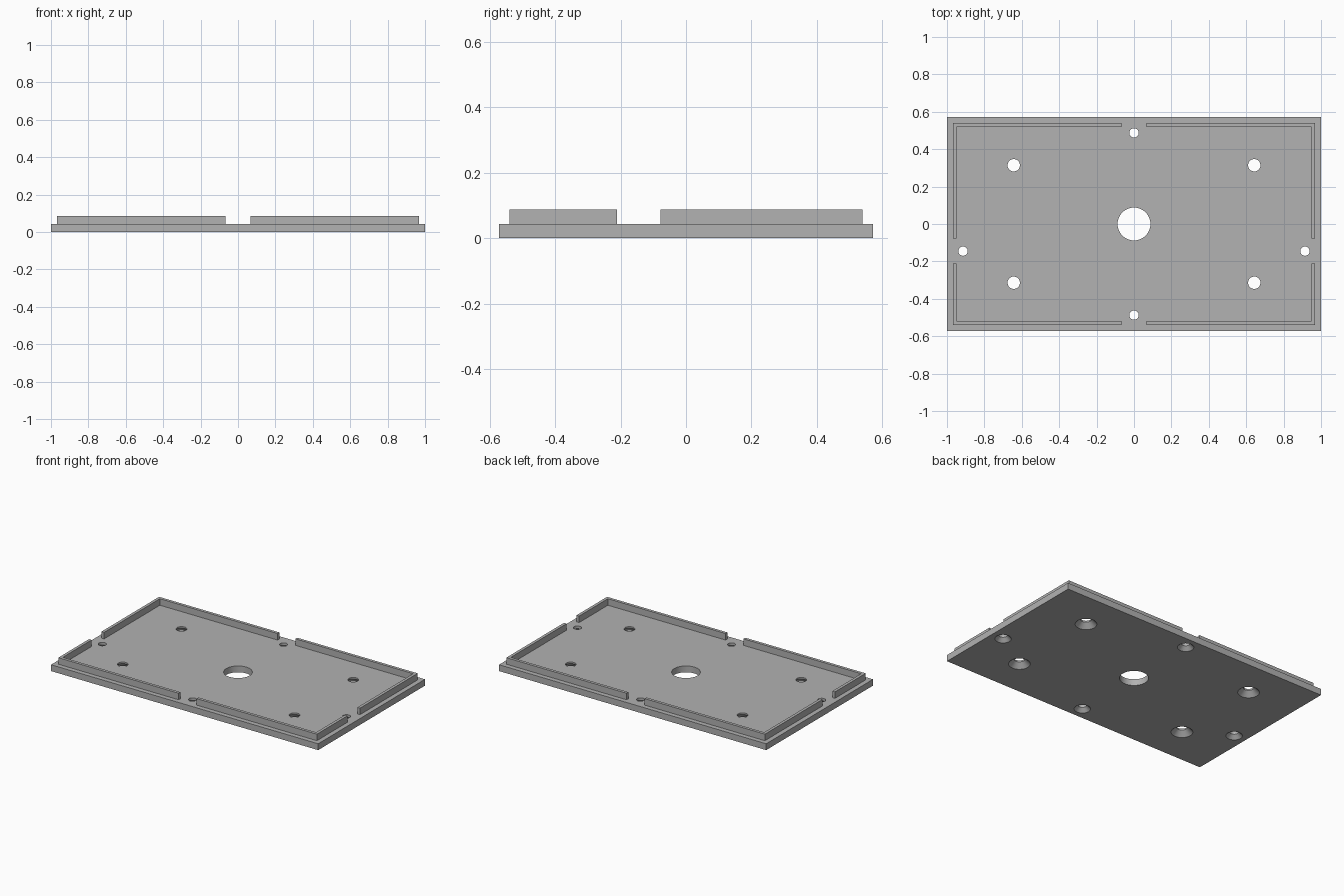
import bpy, bmesh, math

cube = bpy.data.objects.get("Cube")
if cube:
    bpy.data.objects.remove(cube, do_unlink=True)

HX, HY = 1.0, 0.571          # plate half size
PLATE_Z, WALL_Z = 0.043, 0.087
WALL_X, WALL_Y, WALL_T = 0.968, 0.539, 0.02
SEGMENTS = 48

grey = bpy.data.materials.new("plain grey")
grey.use_nodes = True
colour = (0.445, 0.445, 0.445, 1)
grey.diffuse_color = colour
grey.node_tree.nodes["Principled BSDF"].inputs["Base Color"].default_value = colour


def make_object(name, bm):
    bmesh.ops.recalc_face_normals(bm, faces=bm.faces)
    mesh = bpy.data.meshes.new(name)
    bm.to_mesh(mesh)
    bm.free()
    mesh.materials.append(grey)
    obj = bpy.data.objects.new(name, mesh)
    bpy.context.collection.objects.link(obj)
    return obj


def prism(name, outline, z0, z1):
    """Extrude a flat outline between two heights."""
    bm = bmesh.new()
    face = bm.faces.new([bm.verts.new((x, y, z0)) for x, y in outline])
    top = bmesh.ops.extrude_face_region(bm, geom=[face])["geom"]
    verts = [v for v in top if isinstance(v, bmesh.types.BMVert)]
    bmesh.ops.translate(bm, verts=verts, vec=(0, 0, z1 - z0))
    return make_object(name, bm)


def add_lathe(bm, x, y, profile):
    """Closed turned solid from (radius, height) pairs."""
    rings = []
    for r, z in profile:
        angles = [math.tau * i / SEGMENTS for i in range(SEGMENTS)]
        rings.append([bm.verts.new((x + r * math.cos(a), y + r * math.sin(a), z))
                      for a in angles])
    for low, high in zip(rings, rings[1:]):
        for i in range(SEGMENTS):
            j = (i + 1) % SEGMENTS
            bm.faces.new((low[i], low[j], high[j], high[i]))
    bm.faces.new(rings[0][::-1])
    bm.faces.new(rings[-1])


def countersink(r):
    """Straight bore that flares to twice its radius at the underside."""
    return [(2 * r + 0.01, -0.01), (r, r), (r, PLATE_Z + 0.02)]


# Base plate
plate = prism("base_plate", [(-HX, -HY), (HX, -HY), (HX, HY), (-HX, HY)], 0, PLATE_Z)

# Holes: centre bore, four corner screws, four edge screws
bm = bmesh.new()
add_lathe(bm, 0, 0, [(0.088, -0.02), (0.088, PLATE_Z + 0.02)])
for sx in (-1, 1):
    for sy in (-1, 1):
        add_lathe(bm, sx * 0.643, sy * 0.314, countersink(0.033))
    add_lathe(bm, sx * 0.914, -0.145, countersink(0.025))
    add_lathe(bm, 0, sx * 0.487, countersink(0.025))
cutter = make_object("hole_cutter", bm)
cutter.hide_render = True

mod = plate.modifiers.new("holes", "BOOLEAN")
mod.operation = "DIFFERENCE"
mod.solver = "EXACT"
mod.object = cutter
bpy.ops.object.select_all(action="DESELECT")
bpy.context.view_layer.objects.active = plate
plate.select_set(True)
bpy.ops.object.modifier_apply(modifier=mod.name)
bpy.data.objects.remove(cutter, do_unlink=True)
bpy.ops.object.shade_smooth_by_angle(angle=math.radians(30))

# Four L-shaped rim walls, with gaps beside the edge screws
for side, sx in (("right", -1), ("left", 1)):
    for end, sy, y_end in (("front", -1, -0.211), ("back", 1, -0.078)):
        ox, oy = sx * WALL_X, sy * WALL_Y
        ix, iy = sx * (WALL_X - WALL_T), sy * (WALL_Y - WALL_T)
        gap = sx * 0.067
        prism(f"rim_wall_{end}_{side}",
              [(gap, oy), (ox, oy), (ox, y_end), (ix, y_end), (ix, iy), (gap, iy)],
              PLATE_Z, WALL_Z)
